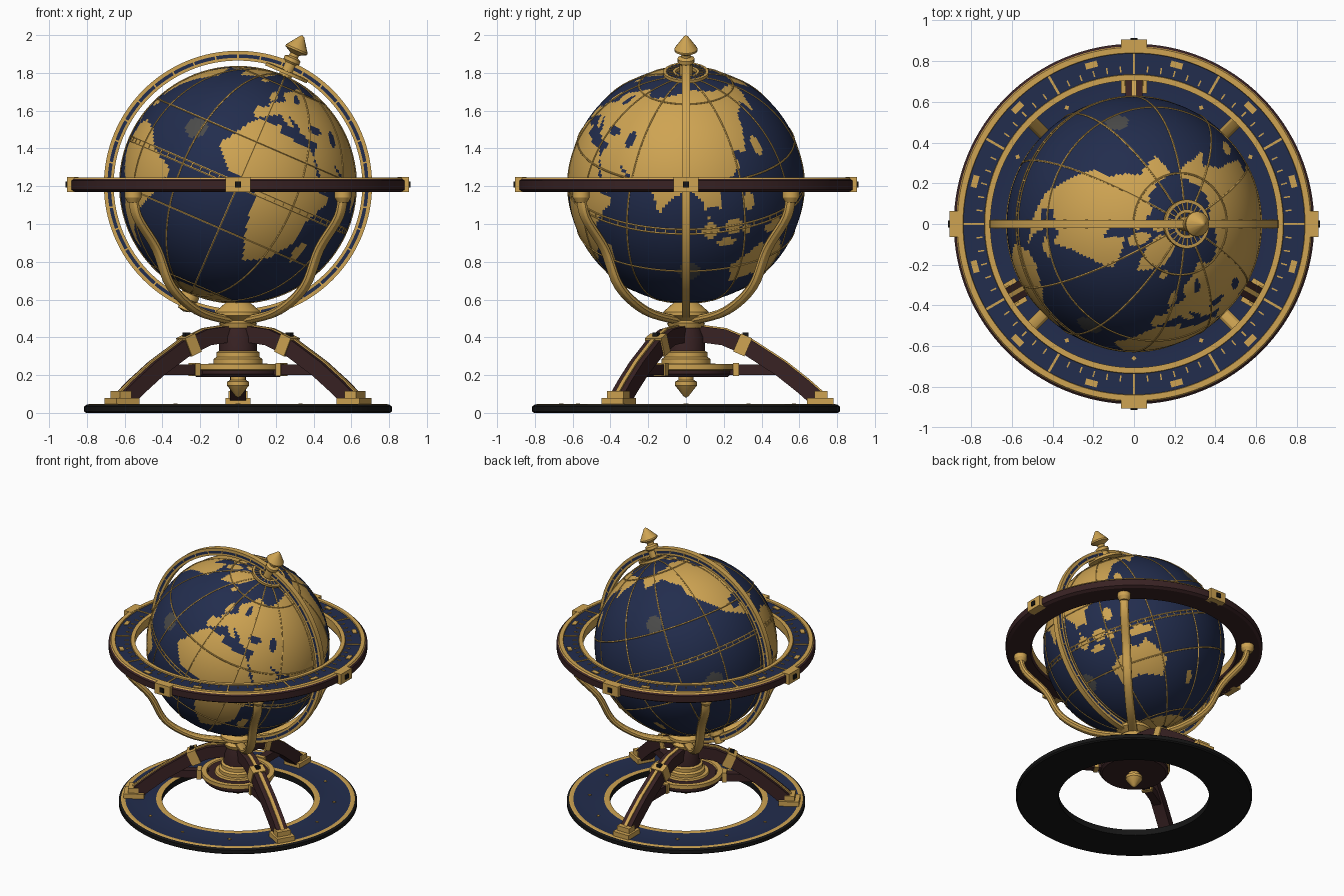
import bpy, bmesh
from math import radians, degrees, sin, cos, pi, atan2, asin, hypot
from mathutils import Matrix, Vector

if "Cube" in bpy.data.objects:
    bpy.data.objects.remove(bpy.data.objects["Cube"])


def material(name, *rgb):
    m = bpy.data.materials.new(name)
    m.use_nodes = True
    m.diffuse_color = (*rgb, 1)
    m.node_tree.nodes["Principled BSDF"].inputs["Base Color"].default_value = (*rgb, 1)
    return m


MATS = [material("gold", .62, .37, .085), material("navy", .016, .026, .075),
        material("dark wood", .04, .016, .017), material("black", .008, .008, .008),
        material("sea grey", .07, .07, .068)]
GOLD, NAVY, WOOD, BLACK, GREY = range(5)
CENTRE = Vector((0, 0, 1.207))
R = .625
LEVEL = Matrix.Translation(CENTRE)
TILT = LEVEL @ Matrix.Rotation(radians(23.4), 4, 'Y')
UPRIGHT = LEVEL @ Matrix.Rotation(pi / 2, 4, 'X')
made = []


def finish(name, bm, matrix=None, recalc=True):
    if recalc:
        bmesh.ops.recalc_face_normals(bm, faces=bm.faces)
    me = bpy.data.meshes.new(name)
    bm.to_mesh(me)
    bm.free()
    for m in MATS:
        me.materials.append(m)
    ob = bpy.data.objects.new(name, me)
    bpy.context.collection.objects.link(ob)
    ob.matrix_world = matrix or Matrix()
    made.append(ob)
    return ob


def skin(bm, rows, mats, wrap_rows, wrap_cols):
    """Bridge rows of points; one material per column."""
    rows = [[bm.verts.new(p) for p in row] for row in rows]
    n, k = len(rows), len(rows[0])
    for i in range(n if wrap_rows else n - 1):
        for j in range(k if wrap_cols else k - 1):
            a, b = rows[i], rows[(i + 1) % n]
            f = bm.faces.new((a[j], a[(j + 1) % k], b[(j + 1) % k], b[j]))
            f.material_index = mats[j % len(mats)]
    return rows


def lathe(name, profile, mats, closed=False, seg=96, matrix=None):
    bm = bmesh.new()
    turns = [2 * pi * i / seg for i in range(seg)]
    skin(bm, [[(r * cos(a), r * sin(a), z) for r, z in profile] for a in turns],
         mats, True, closed)
    bmesh.ops.remove_doubles(bm, verts=bm.verts, dist=1e-5)
    return finish(name, bm, matrix)


def sweep(name, path, half_w, half_h, sides, mat, angle, lift=0):
    """Sweep a section along a path of (radius, height), turned about z."""
    pts = [Vector((r, 0, z)) for r, z in path]
    rows = []
    for i, p in enumerate(pts):
        t = (pts[min(i + 1, len(pts) - 1)] - pts[max(i - 1, 0)]).normalized()
        up = Vector((-t.z, 0, t.x))
        k = 1 / cos(pi / sides)
        turns = [2 * pi * (j + .5) / sides for j in range(sides)]
        rows.append([p + up * (lift + sin(a) * k * half_h)
                     + Vector((0, cos(a) * k * half_w, 0)) for a in turns])
    bm = bmesh.new()
    rows = skin(bm, rows, [mat], False, True)
    for end in (rows[0], rows[-1]):
        bm.faces.new(end).material_index = mat
    return finish(name, bm, Matrix.Rotation(radians(angle), 4, 'Z'))


def blocks(name, angles, r, z, size, mat, matrix=None, spin=0):
    """Boxes of (radial, tangential, vertical) size set around a circle."""
    bm = bmesh.new()
    for a in angles:
        m = (Matrix.Rotation(radians(a), 4, 'Z') @ Matrix.Translation((r, 0, z))
             @ Matrix.Rotation(spin, 4, 'Z') @ Matrix.Diagonal((*size, 1)))
        bmesh.ops.create_cube(bm, size=1, matrix=m)
    for f in bm.faces:
        f.material_index = mat
    return finish(name, bm, matrix)


def smooth_path(p, steps=5):
    p = [p[0], *p, p[-1]]
    out = []
    for a, b, c, d in zip(p, p[1:], p[2:], p[3:]):
        for t in (i / steps for i in range(steps)):
            out.append([.5 * (2 * q + (s - o) * t + (2 * o - 5 * q + 4 * s - u) * t * t
                              + (3 * q - o - 3 * s + u) * t ** 3)
                        for o, q, s, u in zip(a, b, c, d)])
    return out + [p[-1]]


# Land outlines, as longitude and latitude
north_america = [(-168, 66), (-125, 70), (-95, 72), (-82, 68), (-94, 60), (-80, 52), (-78, 62),
                 (-66, 59), (-56, 52), (-66, 45), (-76, 36), (-81, 26), (-84, 30), (-97, 27),
                 (-97, 19), (-88, 21), (-84, 12), (-78, 8), (-95, 15), (-105, 20), (-112, 29),
                 (-124, 40), (-125, 49), (-140, 60), (-162, 56)]
south_america = [(-78, 8), (-71, 12), (-60, 9), (-50, 0), (-35, -6), (-39, -16), (-48, -27),
                 (-58, -37), (-66, -45), (-68, -54), (-74, -50), (-72, -20), (-81, -5)]
africa = [(-6, 35), (10, 37), (11, 33), (32, 31), (43, 12), (51, 11), (40, -4), (40, -16),
          (33, -28), (20, -35), (12, -17), (9, 4), (-8, 5), (-17, 15)]
eurasia = [(-9, 37), (-9, 43), (-1, 45), (-3, 48), (9, 54), (5, 60), (25, 71), (42, 66), (70, 72),
           (104, 77), (140, 72), (180, 69), (180, 65), (162, 57), (157, 51), (155, 60), (138, 54),
           (128, 36), (119, 38), (122, 30), (108, 20), (108, 11), (100, 13), (103, 1), (98, 16),
           (91, 22), (80, 14), (77, 8), (72, 20), (58, 25), (48, 30), (59, 22), (45, 13), (34, 29),
           (36, 36), (24, 37), (20, 42), (13, 45), (18, 40), (15, 38), (8, 44), (0, 40), (-5, 36)]
australia = [(114, -22), (130, -12), (136, -15), (142, -11), (153, -27), (148, -38), (138, -34),
             (130, -32), (116, -35)]
greenland = [(-55, 82), (-22, 81), (-24, 70), (-44, 60), (-54, 67), (-68, 77)]
outlines = [north_america, south_america, africa, eurasia, australia, greenland]
# Islands, inland seas and grey ocean patches: longitude, latitude, half sizes
islands = [(114, 1, 4, 4), (102, 0, 4, 4), (140, -5, 8, 3), (47, -19, 3, 6), (138, 37, 3, 5),
           (-2, 54, 3, 4), (-19, 65, 4, 2), (172, -42, 3, 5), (110, -7, 5, 2), (123, 12, 3, 5),
           (-79, 22, 5, 2), (-72, 68, 8, 5), (-85, 79, 12, 4), (-110, 71, 8, 3), (121, -2, 2, 3)]
seas = [(34, 43, 6, 2), (51, 42, 3, 5), (19, 59, 3, 4)]
patches = [(-33, 18), (-156, 29), (-129, -18), (92, -24)]


def inside(poly, x, y):
    hit = False
    for (ax, ay), (bx, by) in zip(poly, poly[1:] + poly[:1]):
        if (ay > y) != (by > y) and x < (bx - ax) * (y - ay) / (by - ay) + ax:
            hit = not hit
    return hit


def in_oval(x, y, cx, cy, rx, ry):
    return hypot((x - cx) / rx, (y - cy) / ry) < 1


def map_colour(p):
    lon, lat = degrees(atan2(p.x, -p.y)), degrees(asin(p.z / p.length))
    if any(in_oval(lon, lat, x, y, 6, 5.5) for x, y in patches):
        return GREY
    if any(in_oval(lon, lat, *s) for s in seas):
        return NAVY
    land = (lat < -71 + 4 * cos(radians(lon - 70)) or any(in_oval(lon, lat, *s) for s in islands)
            or any(inside(o, lon, lat) for o in outlines))
    return GOLD if land else NAVY


# Globe
bm = bmesh.new()
bmesh.ops.create_uvsphere(bm, u_segments=240, v_segments=120, radius=R)
for f in bm.faces:
    f.material_index = map_colour(f.calc_center_median())
finish("globe", bm, TILT, False)

# Raised map grid
def wire(name, r, z, matrix, thick=.005):
    loop = [(r + thick * cos(a), z + thick * sin(a)) for a in (i * pi / 3 for i in range(6))]
    lathe(name, loop, [GOLD], True, 96, matrix)


for lat in (-66.5, -23.5, 23.5, 66.5):
    wire("parallel_line", R * cos(radians(lat)), R * sin(radians(lat)), TILT)
for side in (-1, 1):
    wire("equator_line", R, side * .013, TILT)
blocks("equator_ticks", range(0, 360, 5), R, 0, (.006, .006, .026), GOLD, TILT)
for a in range(0, 180, 30):
    wire("meridian_line", R, 0, TILT @ Matrix.Rotation(radians(a), 4, 'Z') @ Matrix.Rotation(pi / 2, 4, 'X'))

# Axis fittings
lathe("hour_ring", [(.055, .638), (.12, .638), (.12, .655), (.105, .655), (.07, .655), (.055, .655)],
      [GOLD, GOLD, GOLD, NAVY, GOLD, GOLD], True, 48, TILT)
blocks("hour_ticks", range(0, 360, 15), .088, .656, (.035, .005, .006), GOLD, TILT)
lathe("axis_finial", [(0, .62), (.035, .62), (.035, .7), (.045, .71), (.045, .73), (.025, .74), (.025, .755),
                      (.062, .775), (.062, .785), (.012, .855), (0, .862)], [GOLD], seg=16, matrix=TILT)
lathe("lower_axis_cap", [(0, -.62), (.05, -.63), (.05, -.66), (.035, -.67), (.035, -.72), (0, -.73)],
      [GOLD], seg=16, matrix=TILT)

# Upright meridian ring
lathe("meridian_ring", [(.658, -.02), (.673, -.02), (.691, -.02), (.71, -.02),
                        (.71, .02), (.691, .02), (.673, .02), (.658, .02)],
      [GOLD, NAVY, GOLD, GOLD, GOLD, NAVY, GOLD, GOLD], True, 128, UPRIGHT)
blocks("meridian_ticks", range(0, 360, 10), .682, 0, (.02, .008, .044), GOLD, UPRIGHT)

# Horizon ring with its dial
lathe("horizon_ring", [(.715, -.037), (.865, -.037), (.885, -.025), (.885, .022), (.873, .03), (.868, .04),
                       (.84, .04), (.838, .032), (.735, .032), (.733, .04), (.705, .04), (.705, -.02)],
      [WOOD, WOOD, WOOD, WOOD, GOLD, GOLD, GOLD, NAVY, GOLD, GOLD, GOLD, WOOD], True, 128, LEVEL)
blocks("dial_dividers", range(0, 360, 30), .787, .033, (.1, .012, .008), GOLD, LEVEL)
blocks("dial_plates", range(15, 360, 30), .808, .033, (.03, .06, .008), GOLD, LEVEL)
blocks("dial_ticks", range(0, 360, 5), .762, .033, (.03, .007, .008), GOLD, LEVEL)
quarters = range(0, 360, 90)
blocks("horizon_clasps", quarters, .875, .002, (.06, .13, .078), GOLD, LEVEL)
blocks("clasp_studs", quarters, .907, .002, (.015, .032, .032), BLACK, LEVEL)

# Four curved arms carrying the horizon ring
arm = smooth_path([(.785, 1.16), (.755, 1.04), (.61, .87), (.5, .67), (.3, .54), (.06, .49)])
for a in range(45, 360, 90):
    sweep("ring_arm", arm, .03, .022, 10, GOLD, a)
    place = Matrix.Rotation(radians(a), 4, 'Z') @ Matrix.Translation((.785, 0, 0))
    lathe("arm_cap", [(0, 1.11), (.03, 1.115), (.045, 1.14), (.045, 1.172), (0, 1.172)], [GOLD],
          seg=16, matrix=place)

# Central column, tray and pendant
lathe("cradle_bowl", [(0, .45), (.09, .45), (.1, .475), (.075, .49), (.12, .515), (.12, .535), (.075, .575),
                      (.06, .585), (0, .585)], [GOLD], seg=32)
lathe("column", [(0, .26), (.1, .28), (.1, .4), (.08, .46), (0, .46)], [WOOD], seg=16)
lathe("column_foot", [(0, .26), (.13, .26), (.13, .285), (.115, .295), (.115, .32), (.085, .335), (0, .335)],
      [GOLD], seg=32)
lathe("tray", [(0, .19), (.22, .19), (.235, .205), (.235, .225), (.25, .23), (.25, .258), (.215, .258),
               (.21, .25), (.16, .25), (.155, .262), (0, .262)],
      [WOOD, WOOD, WOOD, GOLD, GOLD, GOLD, GOLD, WOOD, GOLD, GOLD], seg=48)
lathe("pendant", [(0, .19), (.04, .19), (.04, .175), (.058, .165), (.058, .145), (.015, .09), (0, .08)],
      [GOLD], seg=16)

# Three arched legs
leg = [(.05, .42), (.2, .4), (.33, .345), (.5, .235), (.62, .14), (.71, .06)]
legs = (90, 210, 330)
for a in legs:
    sweep("leg", leg, .042, .043, 4, WOOD, a)
    sweep("leg_inlay", leg, .012, .006, 4, GOLD, a, .045)
    sweep("leg_collar", [(.27, .373), (.33, .347)], .05, .052, 4, GOLD, a)
    sweep("stretcher", [(.2, .228), (.48, .228)], .028, .028, 4, WOOD, a)
blocks("stretcher_brackets", legs, .265, .23, (.03, .075, .07), GOLD)
blocks("leg_studs", legs, .315, .415, (.03, .03, .02), BLACK)
blocks("foot_plates", legs, .71, .062, (.14, .13, .035), GOLD)
blocks("foot_caps", legs, .715, .095, (.07, .1, .04), GOLD)

# Base ring
lathe("base_ring", [(.52, 0), (.805, 0), (.815, .008), (.815, .034), (.8, .044), (.785, .047), (.77, .044),
                    (.56, .044), (.545, .047), (.52, .044)],
      [BLACK, BLACK, BLACK, BLACK, GOLD, GOLD, NAVY, GOLD, GOLD, BLACK], True, 96)
blocks("base_stars", range(0, 360, 30), .66, .045, (.018, .018, .008), GOLD, spin=pi / 4)

# Smooth the round parts and keep the edges
bpy.ops.object.select_all(action='DESELECT')
for ob in made:
    ob.select_set(True)
bpy.context.view_layer.objects.active = made[0]
bpy.ops.object.shade_smooth_by_angle(angle=radians(30))
